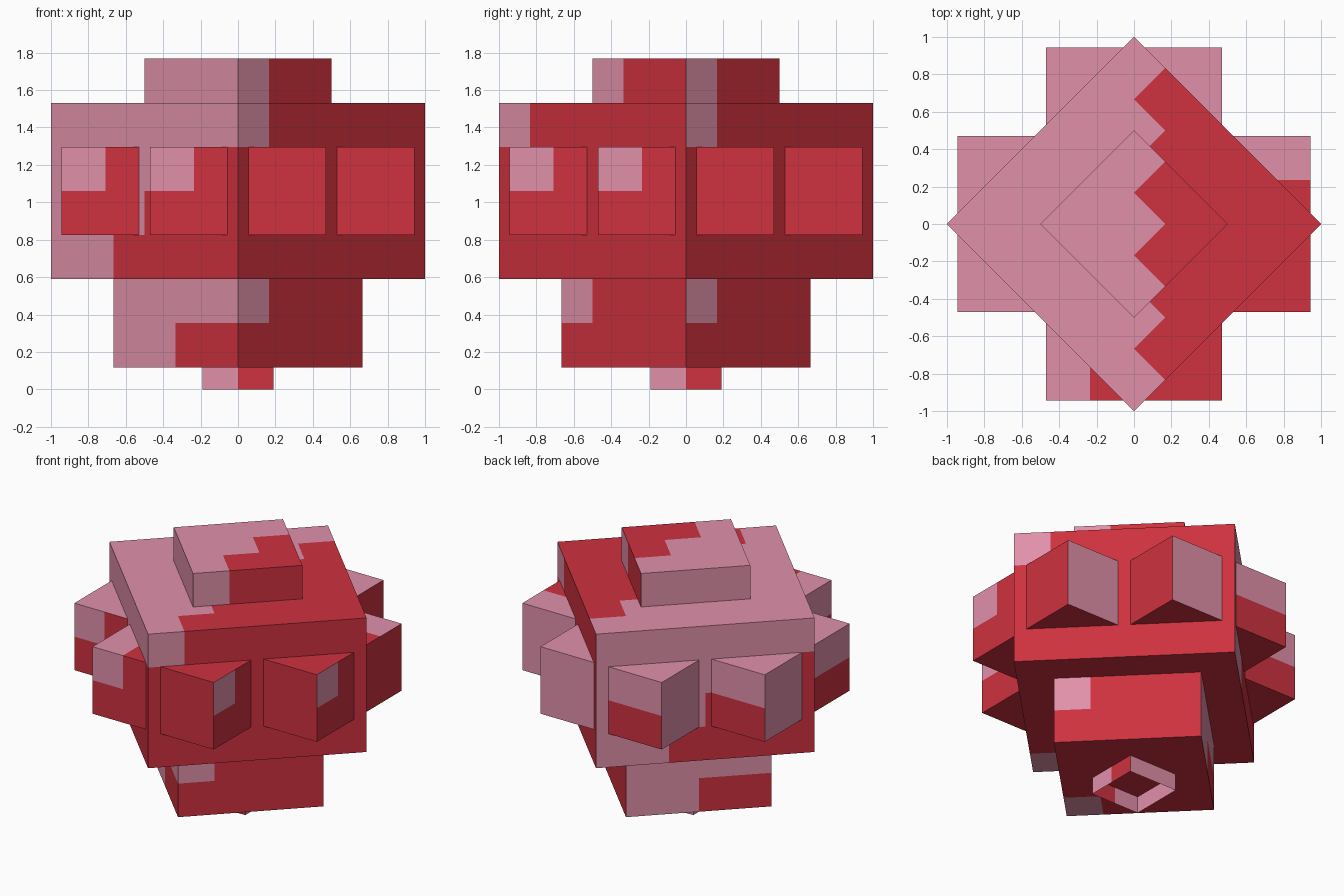
import bpy, bmesh, math
from mathutils import Vector

if "Cube" in bpy.data.objects:
    bpy.data.objects.remove(bpy.data.objects["Cube"])

P = math.sqrt(2) / 6      # one colour square
UP = Vector((0, 0, 1))


def material(name, rgb):
    m = bpy.data.materials.new(name)
    m.diffuse_color = (*rgb, 1)
    m.use_nodes = True
    m.node_tree.nodes["Principled BSDF"].inputs["Base Color"].default_value = m.diffuse_color
    return m


MATS = [material("red", (0.62, 0.031, 0.05)), material("pink", (0.75, 0.28, 0.40))]


def panel(bm, origin, across, down, rows):
    """Flat panel cut in squares; rows are strings of R (red) and P (pink)."""
    nr, nc = len(rows), len(rows[0])
    for j, row in enumerate(rows):
        for i, c in enumerate(row):
            quad = [(i, j), (i, j + 1), (i + 1, j + 1), (i + 1, j)]
            f = bm.faces.new([bm.verts.new(origin + across * (a / nc) + down * (b / nr))
                              for a, b in quad])
            f.material_index = int(c == "P")


def block(name, centre, width, height, angle, sides, top=None, bottom=None):
    """Square block; sides run anticlockwise from the one facing 'angle' degrees."""
    bm = bmesh.new()
    c = Vector(centre)
    w, h = width / 2, height / 2
    for k, rows in enumerate(sides):
        a = math.radians(angle + 90 * k)
        n = Vector((math.cos(a), math.sin(a), 0))
        r = UP.cross(n)
        panel(bm, c + n * w - r * w + UP * h, r * width, -UP * height, rows)
        if k == 0 and top:
            panel(bm, c - n * w - r * w + UP * h, r * width, n * width, top)
        if k == 0 and bottom:
            panel(bm, c + n * w - r * w - UP * h, r * width, -n * width, bottom)
    bmesh.ops.remove_doubles(bm, verts=bm.verts, dist=1e-4)
    me = bpy.data.meshes.new(name)
    bm.to_mesh(me)
    bm.free()
    for m in MATS:
        me.materials.append(m)
    bpy.context.collection.objects.link(bpy.data.objects.new(name, me))


def stepped_top(n):
    return ["".join("R" if i + j > n - 1 else "P" for i in range(n)) for j in range(n)]


def red_side(n, rows):
    return ["P" + "R" * (n - 1)] + ["R" * n] * (rows - 1)


def corner_bottom(n):
    return red_side(n, n)


# Turned square tiers: sides are front right, back right, back left, front left
body_pink = ["PPPPPP", "PPPPPR", "PPPRRR", "PPRRRR"]
base_pink = ["PPPP", "PPRR"]
block("base", (0, 0, 1.5 * P), 4 * P, 2 * P, -45,
      [red_side(4, 2)] * 2 + [base_pink] * 2, stepped_top(4), corner_bottom(4))
block("body", (0, 0, 4.5 * P), 6 * P, 4 * P, -45,
      [red_side(6, 4)] * 2 + [body_pink] * 2, stepped_top(6), corner_bottom(6))
block("cap", (0, 0, 7 * P), 3 * P, P, -45,
      [red_side(3, 1)] * 2 + [["PPP"]] * 2, stepped_top(3), ["RRR"] * 3)

# Short hollow stem, open below
block("stem", (0, 0, P / 4), 1.6 * P, P / 2, -90, [["PR"], ["PR"], ["PP"], ["PP"]])

# Corner cubes, two on each body side: sides are front, right, back, left
RED, PINK = ["RR", "RR"], ["PP", "PP"]
DOT, BAND, NOTCH = ["PR", "RR"], ["PP", "RR"], ["PP", "PR"]
quarters = [  # name, x sign, y sign, sides, top of end cube, top of flank cube
    ("front_right", 1, -1, [RED, DOT, RED, RED], RED, RED),
    ("back_right", 1, 1, [RED, RED, PINK, RED], PINK, NOTCH),
    ("back_left", -1, 1, [RED, RED, BAND, PINK], PINK, PINK),
    ("front_left", -1, -1, [DOT, RED, RED, BAND], NOTCH, PINK),
]
for name, sx, sy, sides, end_top, flank_top in quarters:
    for part, x, y, top in (("end", P, 3 * P, end_top), ("flank", 3 * P, P, flank_top)):
        block(f"{name}_{part}_cube", (sx * x, sy * y, 4.5 * P), 2 * P, 2 * P, -90,
              sides, top, RED)
